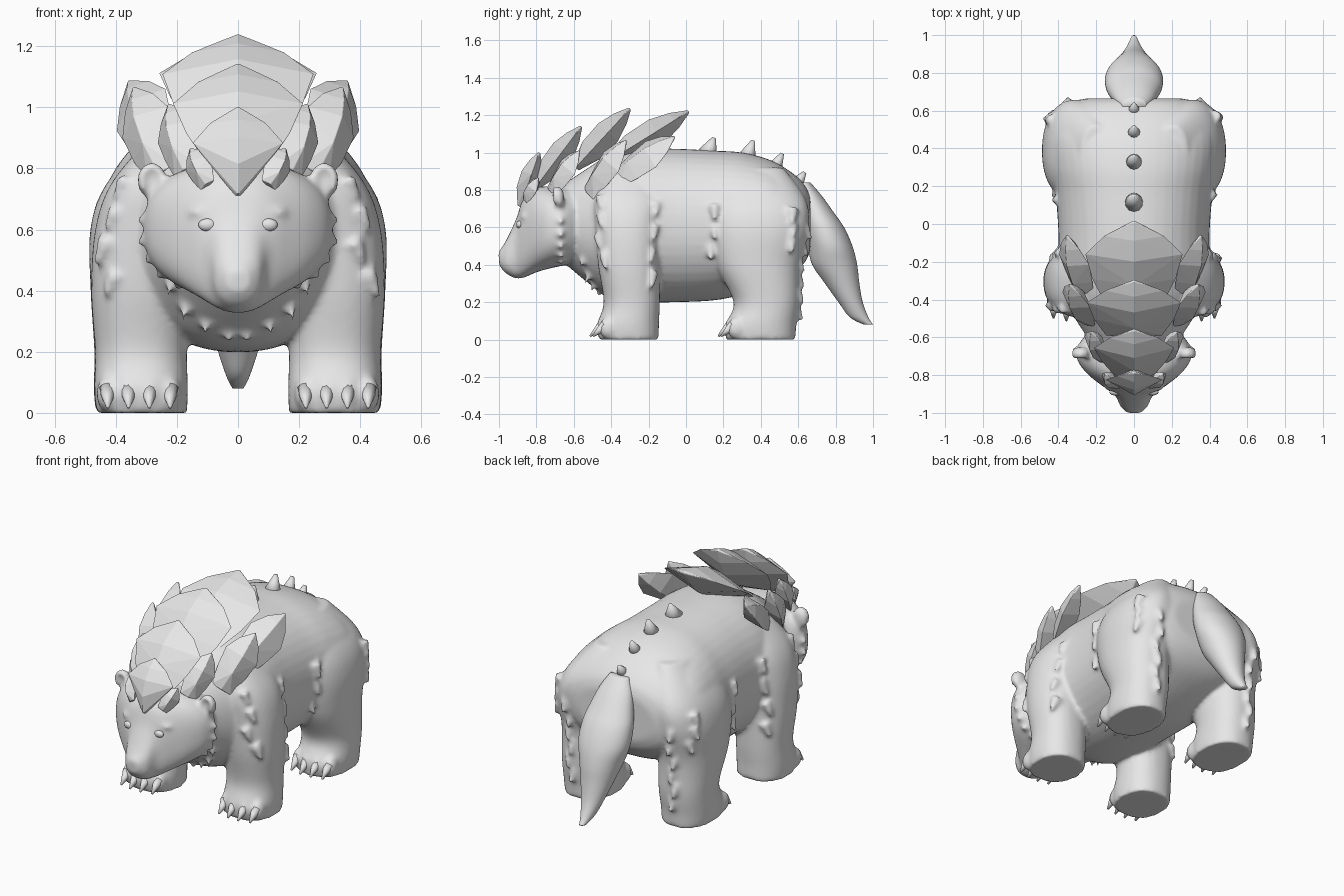
import bpy, bmesh, random
from math import cos, sin, pi
from mathutils import Vector, Matrix
from mathutils.bvhtree import BVHTree

random.seed(4)
if "Cube" in bpy.data.objects:
    bpy.data.objects.remove(bpy.data.objects["Cube"])

stone = bpy.data.materials.new("light_grey")
stone.use_nodes = True
grey = (0.8, 0.8, 0.8, 1)
stone.diffuse_color = grey
for node in stone.node_tree.nodes:
    if node.type == 'BSDF_PRINCIPLED':
        node.inputs["Base Color"].default_value = grey


def finish(bm, name, smooth=True):
    bmesh.ops.recalc_face_normals(bm, faces=bm.faces)
    for f in bm.faces:
        f.smooth = smooth
    mesh = bpy.data.meshes.new(name)
    bm.to_mesh(mesh)
    bm.free()
    mesh.materials.append(stone)
    ob = bpy.data.objects.new(name, mesh)
    bpy.context.scene.collection.objects.link(ob)
    return ob


def spline(rows, steps=6):
    """Smoothly interpolate a short list of ring settings."""
    rows = [Vector(r) for r in rows]
    out = []
    for i in range(len(rows) - 1):
        p0, p1, p2 = rows[max(i - 1, 0)], rows[i], rows[i + 1]
        p3 = rows[min(i + 2, len(rows) - 1)]
        for k in range(steps):
            t = k / steps
            out.append(p1 + (p2 - p0) * (t / 2)
                       + (p0 * 2 - p1 * 5 + p2 * 4 - p3) * (t * t / 2)
                       + (p1 * 3 - p0 - p2 * 3 + p3) * (t ** 3 / 2))
    return out + [rows[-1]]


def loft(bm, rows, axis, side=1, power=2.0, seg=48):
    """Rows are (position, centre x, other centre, radius x, other radius)."""
    rings = []
    for t, cx, c, rx, r in spline(rows):
        ring = []
        for k in range(seg):
            a = 2 * pi * k / seg
            # Radial form of a superellipse keeps the points evenly spread
            q = (abs(cos(a)) ** power + abs(sin(a)) ** power) ** (-1 / power)
            x, w = side * (cx + rx * q * cos(a)), c + r * q * sin(a)
            ring.append(bm.verts.new((x, t, w) if axis == 'y' else (x, w, t)))
        rings.append(ring)
    for a, b in zip(rings, rings[1:]):
        for k in range(seg):
            n = (k + 1) % seg
            bm.faces.new((a[k], a[n], b[n], b[k]))
    bm.faces.new(rings[0])
    bm.faces.new(rings[-1])


def cone(bm, a, b, r, tip=0.003):
    a, b = Vector(a), Vector(b)
    m = Matrix.Translation((a + b) / 2) @ (b - a).to_track_quat('Z', 'Y').to_matrix().to_4x4()
    bmesh.ops.create_cone(bm, cap_ends=True, segments=12, radius1=r, radius2=tip,
                          depth=(b - a).length, matrix=m)


def ball(bm, c, size, seg=16):
    m = Matrix.Translation(c) @ Matrix.Diagonal((*size, 1))
    bmesh.ops.create_uvsphere(bm, u_segments=seg, v_segments=seg // 2, radius=1, matrix=m)


# Body masses: torso, head and legs
body = bmesh.new()
loft(body, [(-.64, 0, .62, .22, .22), (-.52, 0, .61, .30, .31), (-.4, 0, .605, .37, .385),
            (-.25, 0, .61, .40, .41), (-.05, 0, .61, .40, .41), (.15, 0, .61, .415, .40),
            (.3, 0, .62, .44, .38), (.45, 0, .625, .45, .335), (.57, 0, .62, .42, .27),
            (.64, 0, .62, .34, .2), (.665, 0, .62, .25, .14)], 'y', power=2.15)
loft(body, [(-1.0, 0, .435, .035, .035), (-.965, 0, .44, .072, .085), (-.91, 0, .485, .098, .155),
            (-.87, 0, .54, .15, .21), (-.80, 0, .585, .24, .225), (-.73, 0, .60, .295, .22),
            (-.66, 0, .605, .305, .21), (-.58, 0, .61, .25, .2)], 'y', power=2.5)
for s in (1, -1):
    loft(body, [(0, .315, -.305, .148, .16), (.08, .317, -.31, .153, .165), (.2, .317, -.29, .15, .15),
                (.4, .32, -.305, .16, .165), (.6, .315, -.31, .152, .175),
                (.75, .285, -.31, .13, .18), (.9, .22, -.31, .07, .12)], 'z', s, 2.25)
    loft(body, [(0, .32, .40, .145, .185), (.08, .322, .40, .15, .19), (.2, .32, .43, .15, .175),
                (.4, .32, .385, .162, .225), (.6, .315, .39, .168, .265),
                (.75, .28, .39, .15, .25), (.92, .2, .36, .08, .16)], 'z', s, 2.25)
skin = BVHTree.FromBMesh(body)


def tuft(origin, direction, size=1.0):
    """A small hanging tuft where a ray meets the skin."""
    p = skin.ray_cast(Vector(origin), Vector(direction))[0]
    if p:
        out = -Vector(direction)
        a = p - out * .012 + Vector((0, 0, .035 * size))
        cone(body, a, p + out * .028 * size - Vector((0, 0, .04 * size)), .034 * size, .008)


for s in (1, -1):
    # Tuft columns down the shoulders and haunches: (y, top, bottom, count)
    for y, top, low, count in ((-.45, .74, .42, 4), (-.17, .70, .32, 4),
                               (.14, .68, .46, 3), (.56, .66, .5, 3)):
        for i in range(count):
            z = top + (low - top) * i / (count - 1)
            tuft((s, y + random.uniform(-.02, .02), z), (-s, 0, 0), random.uniform(.8, 1.15))
    for i in range(6):
        tuft((s * (.33 + .02 * (i % 2)), 2, .14 + .085 * i), (0, -1, 0), .9)
    # Cheek ruff and chest fur
    for x, z in ((.325, .65), (.325, .575), (.30, .51), (.26, .455), (.20, .42)):
        root = Vector((s * x * .78, -.68, .60 + (z - .60) * .72))
        cone(body, root, (s * x * 1.03, -.665, z - .02), .065)
    for x, y, z in ((.03, -.47, .22), (.11, -.50, .25), (.18, -.53, .3), (.23, -.56, .38)):
        cone(body, (s * x * .85, y + .06, z + .15), (s * x, y - .01, z), .065)
    # Round ears with a raised rim
    ball(body, (s * .28, -.675, .755), (.05, .025, .06))
    for k in range(14):
        a = -.6 + k * .33
        ball(body, (s * (.282 + .034 * cos(a)), -.69, .762 + .043 * sin(a)), (.016, .025, .016), 8)
    # Brow ridge above each eye
    ball(body, (s * .11, -.85, .655), (.055, .04, .022))
    # Toes
    for y in (-.435, .25):
        for i in range(4):
            ball(body, (s * (.222 + .068 * i), y + .015 * abs(i - 1.5), .062), (.038, .055, .06))
# Nose and jaw
ball(body, (0, -.975, .455), (.05, .03, .035))
ball(body, (0, -.90, .38), (.08, .06, .055))

bear_body = finish(body, "body")
blend = bear_body.modifiers.new("blend", 'REMESH')
blend.mode = 'VOXEL'
blend.voxel_size = .012
blend.use_smooth_shade = True
soften = bear_body.modifiers.new("soften", 'SMOOTH')
soften.factor = .5
soften.iterations = 7

# Tail
tail = bmesh.new()
loft(tail, [(.84, 0, .63, .06, .035), (.77, 0, .66, .10, .065), (.68, 0, .70, .13, .09),
            (.6, 0, .735, .15, .11), (.5, 0, .77, .152, .12), (.4, 0, .795, .125, .12),
            (.3, 0, .835, .095, .092), (.2, 0, .88, .065, .065), (.12, 0, .925, .038, .05),
            (.08, 0, .975, .018, .025)], 'z')
finish(tail, "tail")

# Spine spikes, swept backwards
spikes = bmesh.new()
for y, z, r, ty, tz in ((.11, .98, .062, .15, 1.08), (.32, .96, .055, .36, 1.065),
                        (.47, .91, .045, .515, .995), (.59, .83, .04, .635, .895)):
    cone(spikes, (0, y, z), (0, ty, tz), r, .01)
finish(spikes, "spine_spikes")

# Claws
for s, side in ((1, "left"), (-1, "right")):
    for y, where in ((-.455, "front"), (.23, "back")):
        claws = bmesh.new()
        for i in range(4):
            x, back = s * (.222 + .068 * i), .015 * abs(i - 1.5)
            cone(claws, (x, y + back, .075), (x, y + back - .065, .018), .03, .005)
        finish(claws, f"{side}_{where}_claws")
    # Eye set on the face
    p = skin.ray_cast(Vector((s * .1, -2, .615)), Vector((0, 1, 0)))[0]
    eye = bmesh.new()
    ball(eye, p + Vector((0, .004, 0)), (.03, .017, .021))
    finish(eye, f"{side}_eye")


def plate(name, base, tip, width, bulge, normal, root):
    """A ridged, pointed armour plate made as a convex faceted block."""
    base, tip = Vector(base), Vector(tip)
    d = tip - base
    across = d.cross(Vector(normal)).normalized()
    up = across.cross(d).normalized()
    bm = bmesh.new()
    for t, w, h in ((0, root, .3), (.3, .5 + root * .6, .9), (.6, 1, .95), (.82, .62, .6), (1, .03, .1)):
        mid = base + d * t
        bm.verts.new(mid + up * bulge * h)
        bm.verts.new(mid - up * bulge * h)
        for s in (1, -1):
            bm.verts.new(mid + across * width * w * s)
    bmesh.ops.convex_hull(bm, input=bm.verts)
    bmesh.ops.delete(bm, geom=[v for v in bm.verts if not v.link_faces], context='VERTS')
    ob = finish(bm, name, False)
    edge = ob.modifiers.new("soft_edges", 'BEVEL')
    edge.width = .006
    edge.segments = 2


# Middle plates from brow to back: (base y, z), (tip y, z), half width, bulge, root width
for i, (b, t, w, h, r) in enumerate((((-.885, .71), (-.785, 1.0), .15, .06, .06),
                                     ((-.80, .82), (-.56, 1.14), .215, .07, .5),
                                     ((-.59, .92), (-.30, 1.235), .25, .075, .6),
                                     ((-.42, .95), (.015, 1.22), .26, .08, .6))):
    plate(f"middle_plate_{i + 1}", (0, *b), (0, *t), w, h, (0, b[1] - t[1], t[0] - b[0]), r)
# Side plates, mirrored
for s, side in ((1, "left"), (-1, "right")):
    for i, (b, t, w, h) in enumerate((((.10, -.86, .745), (.155, -.79, .865), .05, .04),
                                      ((.17, -.72, .79), (.225, -.57, 1.01), .08, .055),
                                      ((.25, -.52, .78), (.34, -.32, 1.065), .10, .065),
                                      ((.26, -.38, .85), (.355, -.06, 1.085), .11, .065))):
        plate(f"{side}_plate_{i + 1}", (s * b[0], *b[1:]), (s * t[0], *t[1:]), w, h,
              (s * .65, -.5, .55), .6)
